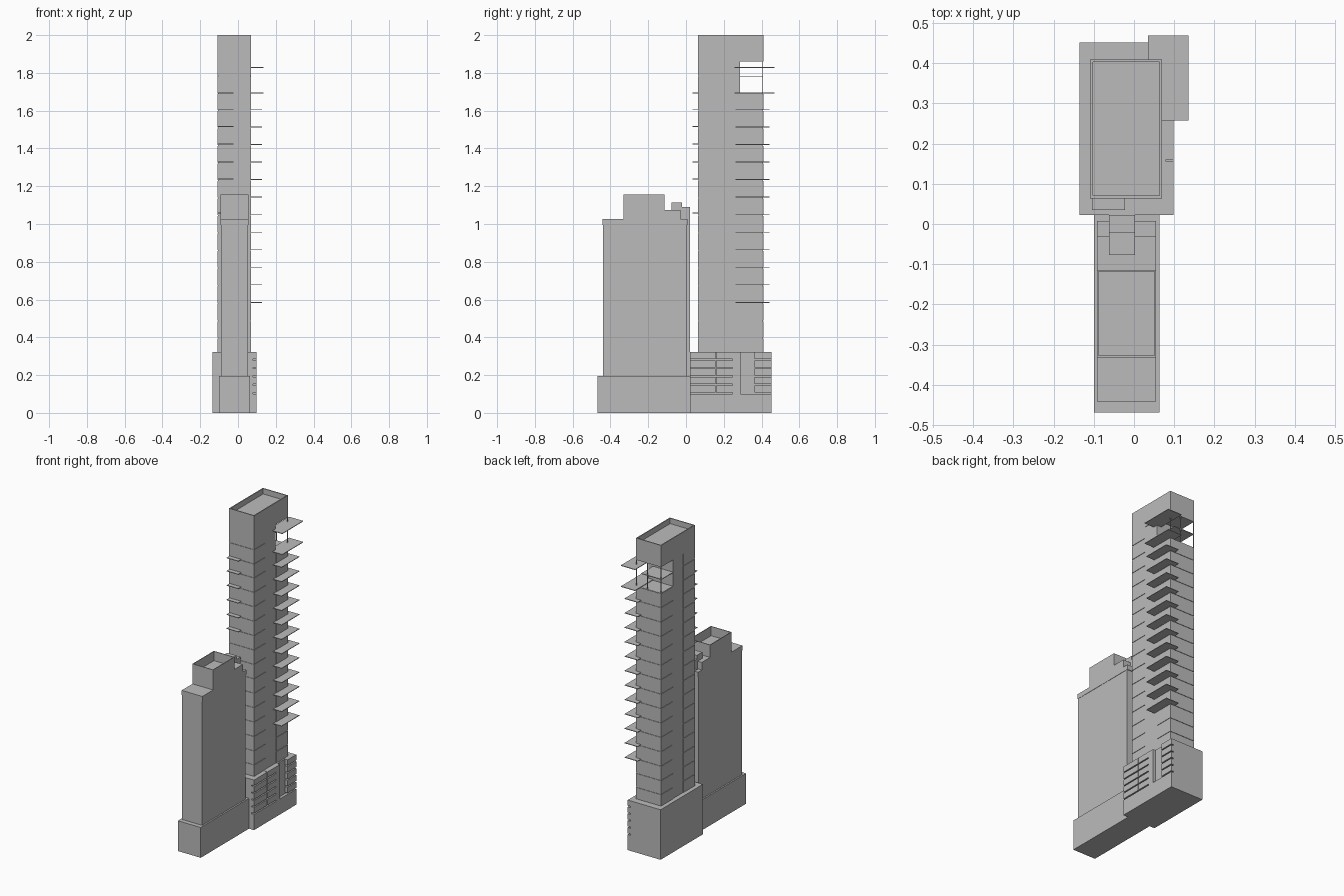
import bpy, bmesh

if "Cube" in bpy.data.objects:
    bpy.data.objects.remove(bpy.data.objects["Cube"])

grey = bpy.data.materials.new("concrete_grey")
grey.diffuse_color = (0.5, 0.5, 0.5, 1)
grey.use_nodes = True
grey.node_tree.nodes["Principled BSDF"].inputs["Base Color"].default_value = grey.diffuse_color


def boxes(name, specs):
    """One object made of boxes given as (x0, x1, y0, y1, z0, z1)."""
    bm = bmesh.new()
    for x0, x1, y0, y1, z0, z1 in specs:
        vs = bmesh.ops.create_cube(bm, size=1)["verts"]
        for v in vs:
            v.co = (x0 if v.co.x < 0 else x1,
                    y0 if v.co.y < 0 else y1,
                    z0 if v.co.z < 0 else z1)
    me = bpy.data.meshes.new(name)
    bm.to_mesh(me)
    bm.free()
    me.materials.append(grey)
    ob = bpy.data.objects.new(name, me)
    bpy.context.collection.objects.link(ob)
    return ob


def tray(name, x0, x1, y0, y1, z0, z1, rim, depth):
    """Block whose top is a sunken roof behind a parapet."""
    ob = boxes(name, [(x0, x1, y0, y1, z0, z1)])
    bm = bmesh.new()
    bm.from_mesh(ob.data)
    top = max(bm.faces, key=lambda f: f.calc_center_median().z)
    bmesh.ops.inset_region(bm, faces=[top], thickness=rim)
    inner = bmesh.ops.extrude_discrete_faces(bm, faces=[top])["faces"][0]
    for v in inner.verts:
        v.co.z -= depth
    bm.to_mesh(ob.data)
    bm.free()
    return ob


# Tall tower podium, with a louvred east side
EAST, BACK = 0.0985, 0.452
boxes("tall_podium", [(-0.1355, 0.08, 0.022, BACK, 0, 0.322),
                      (0.08, EAST, 0.022, BACK, 0, 0.10),
                      (0.08, EAST, 0.246, 0.288, 0.10, 0.322)])
louvres = []
for y0, y1 in ((0.022, 0.155), (0.160, 0.246), (0.363, BACK)):
    for i in range(5):
        z = 0.108 + i * 0.0445
        louvres.append((0.08, EAST, y0, y1, z, min(z + 0.037, 0.322)))
boxes("podium_louvres", louvres)

# Tall tower: recessed shaft, storey blocks in front and rear bays, crown
X0, X1, Y0, Y1 = -0.109, 0.070, 0.064, 0.409
D, GAP = 0.003, 0.005
boxes("tower_shaft", [(X0 + D, X1 - D, Y0 + D, 0.286, 0.322, 1.86),
                      (X0 + D, X1 - D, 0.286, Y1 - D, 0.322, 1.69)])
levels = [0.322, 0.40] + [0.49 + 0.0928 * i for i in range(13)] + [1.693, 1.785, 1.86]
levels = sorted(z for z in levels if not 1.61 < z < 1.69)
storeys = []
for a, b in zip(levels, levels[1:]):
    top = b if b == 1.86 else b - GAP
    storeys.append((X0, X1, Y0, 0.18, a, top))
    if b <= 1.693:
        storeys.append((X0, X1, 0.29, Y1, a, top))
boxes("tower_storeys", storeys)
tray("tower_crown", X0, X1, Y0, Y1, 1.86, 2.0, 0.009, 0.035)

# Open sky terrace near the top
boxes("sky_terrace", [(X0, 0.035, 0.286, Y1 - 0.003, 1.777, 1.781)])
boxes("terrace_posts", [(x, x + 0.004, Y1 - 0.005, Y1 - 0.001, 1.69, 1.86)
                        for x in (X0 + 0.001, -0.012, X1 - 0.005)])

# Balconies wrapping the rear east corner
T = 0.002
balconies = [(0.035, 0.127, 0.262, 0.442, z - T, z + T)
             for z in (0.585 + 0.0929 * i for i in range(12))]
balconies += [(0.035, 0.1355, 0.257, 0.469, z - T, z + T) for z in (1.693, 1.828)]
boxes("corner_balconies", balconies)

# Small balconies on the front face
boxes("front_balconies", [(-0.105, -0.023, 0.035, Y0 + 0.005, z - T, z + T)
                          for z in (1.058, 1.238, 1.328, 1.423, 1.516, 1.608, 1.693)])

# Lower tower: podium, shaft, cornice and stepped roof
L0, L1 = -0.092, 0.055
boxes("low_podium", [(-0.0995, 0.063, -0.469, 0.022, 0, 0.195)])
boxes("low_shaft", [(L0 + 0.002, L1 - 0.002, -0.440, 0.002, 0.195, 0.995)])
boxes("low_cornice", [(L0, L1, -0.442, 0.007, 0.995, 1.026)])
boxes("low_roof_step", [(L0, L1, -0.114, -0.030, 1.026, 1.075)])
tray("low_crown", L0, L1, -0.332, -0.114, 1.026, 1.155, 0.006, 0.06)
boxes("low_stair_core", [(-0.062, 0.003, -0.077, -0.021, 1.026, 1.115),
                         (-0.062, 0.003, -0.021, 0.022, 0.195, 1.09)])
